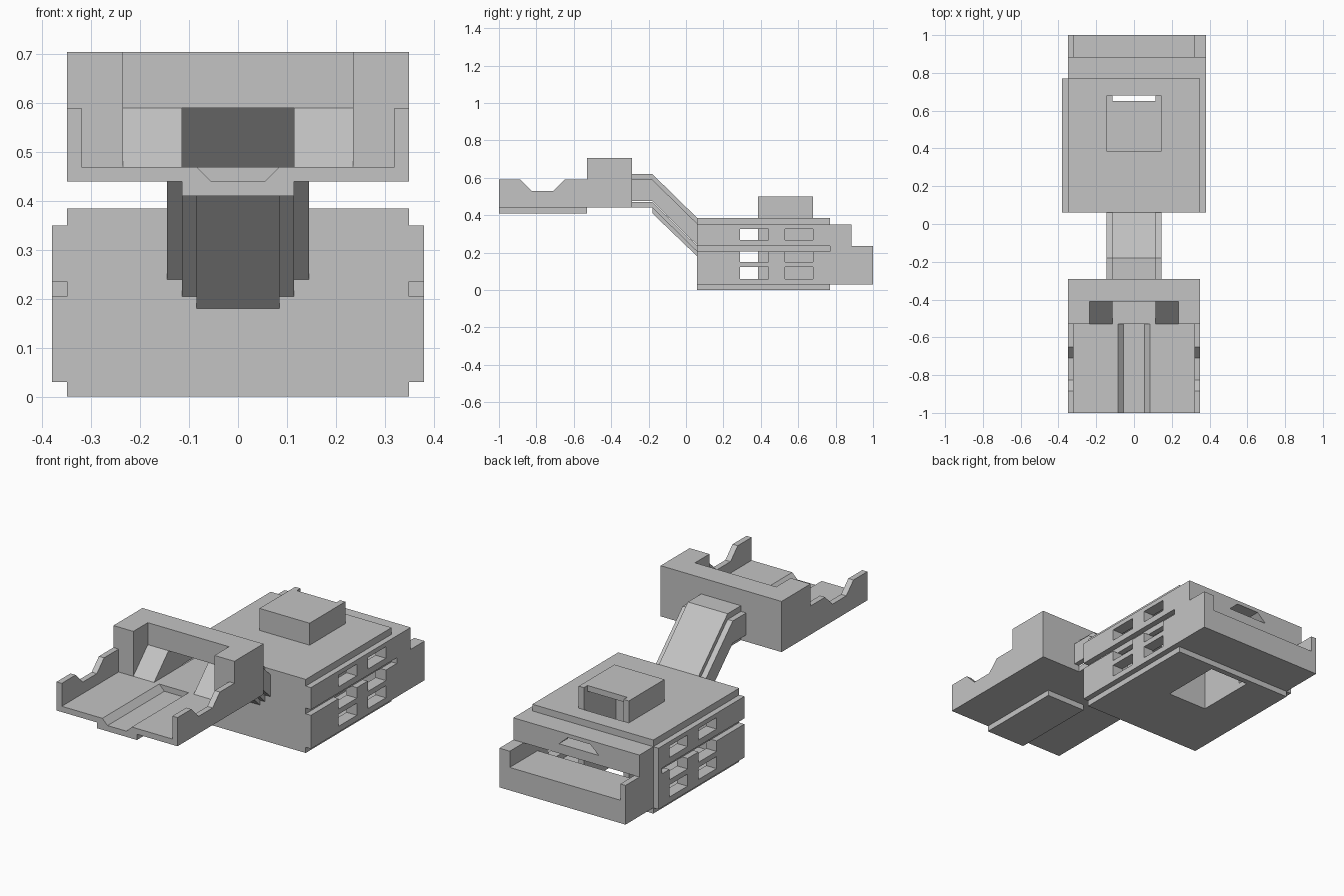
import bpy, bmesh
from mathutils import Vector

cube = bpy.data.objects.get("Cube")
if cube:
    bpy.data.objects.remove(cube, do_unlink=True)

grey = bpy.data.materials.new("plain_grey")
grey.use_nodes = True
GREY = (0.55, 0.55, 0.55, 1)
grey.diffuse_color = GREY
grey.node_tree.nodes["Principled BSDF"].inputs["Base Color"].default_value = GREY


def place(axis, d, u, v):
    """Point at depth d along an axis; u, v fill the other two axes in order."""
    p = [u, v]
    p.insert("xyz".index(axis), d)
    return Vector(p)


def finish(name, bm, axis, a, b):
    """Thicken the flat faces from a to b along the axis and store the part."""
    bmesh.ops.remove_doubles(bm, verts=bm.verts, dist=1e-5)
    bmesh.ops.dissolve_limit(bm, angle_limit=0.01, verts=bm.verts, edges=bm.edges)
    new = bmesh.ops.extrude_face_region(bm, geom=bm.faces[:], use_keep_orig=True)["geom"]
    moved = [g for g in new if isinstance(g, bmesh.types.BMVert)]
    bmesh.ops.translate(bm, verts=moved, vec=place(axis, b - a, 0, 0))
    bmesh.ops.recalc_face_normals(bm, faces=bm.faces[:])
    mesh = bpy.data.meshes.new(name)
    bm.to_mesh(mesh)
    bm.free()
    mesh.materials.append(grey)
    obj = bpy.data.objects.new(name, mesh)
    bpy.context.collection.objects.link(obj)
    return obj


def prism(name, axis, a, b, outline):
    bm = bmesh.new()
    bm.faces.new([bm.verts.new(place(axis, a, u, v)) for u, v in outline])
    return finish(name, bm, axis, a, b)


def plate(name, axis, a, b, us, vs, is_open=lambda u, v: False):
    """Plate made of grid cells; cells whose centre is_open become holes."""
    bm = bmesh.new()
    for u0, u1 in zip(us, us[1:]):
        for v0, v1 in zip(vs, vs[1:]):
            if not is_open((u0 + u1) / 2, (v0 + v1) / 2):
                ring = [(u0, v0), (u1, v0), (u1, v1), (u0, v1)]
                bm.faces.new([bm.verts.new(place(axis, a, u, v)) for u, v in ring])
    return finish(name, bm, axis, a, b)


def box(name, x, y, z):
    return plate(name, "z", z[0], z[1], x, y)


def mirrored(points):
    """Complete a half outline given on the +x side."""
    return points + [(-u, v) for u, v in reversed(points)]


HALF, OUT, IN = 0.35, 0.38, 0.32
FRONT, REAR = 0.06, 0.77
DUCT = 0.115

# Front tray: floor with a centre channel and a keel below it
prism("tray_floor", "y", -1, -0.53, mirrored(
    [(0.055, 0.44), (0.085, 0.47), (HALF, 0.47), (HALF, 0.44), (DUCT, 0.44), (DUCT, 0.41)]))
box("tray_rear_floor", (-HALF, HALF), (-0.53, -0.29), (0.44, 0.47))

# Head wall with the duct opening
plate("head_wall", "y", -0.41, -0.29, (-HALF, -DUCT, DUCT, HALF), (0.47, 0.59, 0.705),
      lambda x, z: abs(x) < DUCT and z < 0.59)

# Duct sections: horizontal lead, then slope down to the body
def duct_profile(low, high, drop=0.235):
    return [(-0.29, low), (-0.18, low), (FRONT, low - drop),
            (FRONT, high - drop), (-0.18, high), (-0.29, high)]

prism("duct_roof", "x", -DUCT, DUCT, duct_profile(0.59, 0.62))
prism("duct_floor", "x", -DUCT, DUCT, duct_profile(0.44, 0.47))
prism("duct_keel", "x", -0.085, 0.085,
      [(-0.18, 0.41), (FRONT, 0.18), (FRONT, 0.205), (-0.18, 0.44)])

# Body side panels with window cut-outs
WINDOW_Y = [(0.29, 0.44), (0.53, 0.68)]
WINDOW_Z = [(0.06, 0.123), (0.15, 0.205), (0.267, 0.327)]
PANEL_Y = sorted([v for w in WINDOW_Y for v in w] + [FRONT, 0.74, REAR, 0.885, 1])
PANEL_Z = sorted([v for w in WINDOW_Z for v in w] + [0.03, 0.235, HALF])


def within(value, spans):
    return any(a < value < b for a, b in spans)


def panel_open(y, z):
    rear_step = y > 0.885 and z > 0.235
    return rear_step or (within(y, WINDOW_Y) and within(z, WINDOW_Z))


def grooved(end, last):
    return lambda y, z: (panel_open(y, z) or y > last
                         or (0.205 < z < 0.235 and y < end))


plate("left_outer_panel", "x", HALF, OUT, PANEL_Y, PANEL_Z, grooved(REAR, 1))
plate("right_outer_panel", "x", -OUT, -HALF, PANEL_Y, PANEL_Z, grooved(0.74, REAR))

for side, s in (("left", 1), ("right", -1)):
    def span(a, b):
        return sorted((s * a, s * b))

    # Tray cheeks, head pillars and ramps
    prism(side + "_tray_cheek", "x", *span(IN, HALF),
          [(-1, 0.47), (-0.53, 0.47), (-0.53, 0.59), (-0.65, 0.59),
           (-0.71, 0.53), (-0.825, 0.53), (-0.885, 0.59), (-1, 0.59)])
    box(side + "_head_pillar", span(0.235, HALF), (-0.53, -0.41), (0.47, 0.705))
    prism(side + "_head_ramp", "x", *span(DUCT, 0.235),
          [(-0.53, 0.47), (-0.41, 0.47), (-0.41, 0.59)])
    prism(side + "_duct_wall", "x", *span(DUCT, 0.145), duct_profile(0.475, 0.59))
    plate(side + "_inner_panel", "x", *span(IN, HALF), PANEL_Y, PANEL_Z, panel_open)
    box(side + "_shaft_wall", span(DUCT, 0.145), (0.385, 0.68), (0, 0.5))
    # Rear hood half, with the tapered finger notch
    prism(side + "_hood", "y", 0.785, 0.885, [(s * x, z) for x, z in [
        (0, 0.235), (IN, 0.235), (IN, HALF), (0, HALF),
        (0, 0.33), (0.065, 0.33), (DUCT, 0.285), (0, 0.285)]])

# Body shell
plate("body_front", "y", FRONT, 0.09, (-IN, -DUCT, DUCT, IN), (0.03, 0.235, HALF),
      lambda x, z: abs(x) < DUCT and z > 0.235)
HOLE_X = (-HALF, -DUCT, DUCT, HALF)
plate("body_top", "z", HALF, 0.385, HOLE_X, (FRONT, 0.415, 0.68, REAR),
      lambda x, y: abs(x) < DUCT and 0.415 < y < 0.68)
plate("body_base", "z", 0, 0.03, HOLE_X, (FRONT, 0.415, 0.74, REAR),
      lambda x, y: abs(x) < DUCT and 0.415 < y < 0.74)

# Shaft through the body and its raised cap
box("shaft_front", (-DUCT, DUCT), (0.385, 0.415), (0, 0.47))
box("shaft_cap", (-DUCT, DUCT), (0.385, 0.65), (0.47, 0.5))

# Rear hood back and rear ledge
box("hood_back", (-IN, IN), (REAR, 0.785), (0.235, HALF))
box("top_rear_cover", (-HALF, HALF), (REAR, 0.885), (0.345, HALF))
box("rear_ledge", (-IN, IN), (REAR, 1), (0.03, 0.15))
